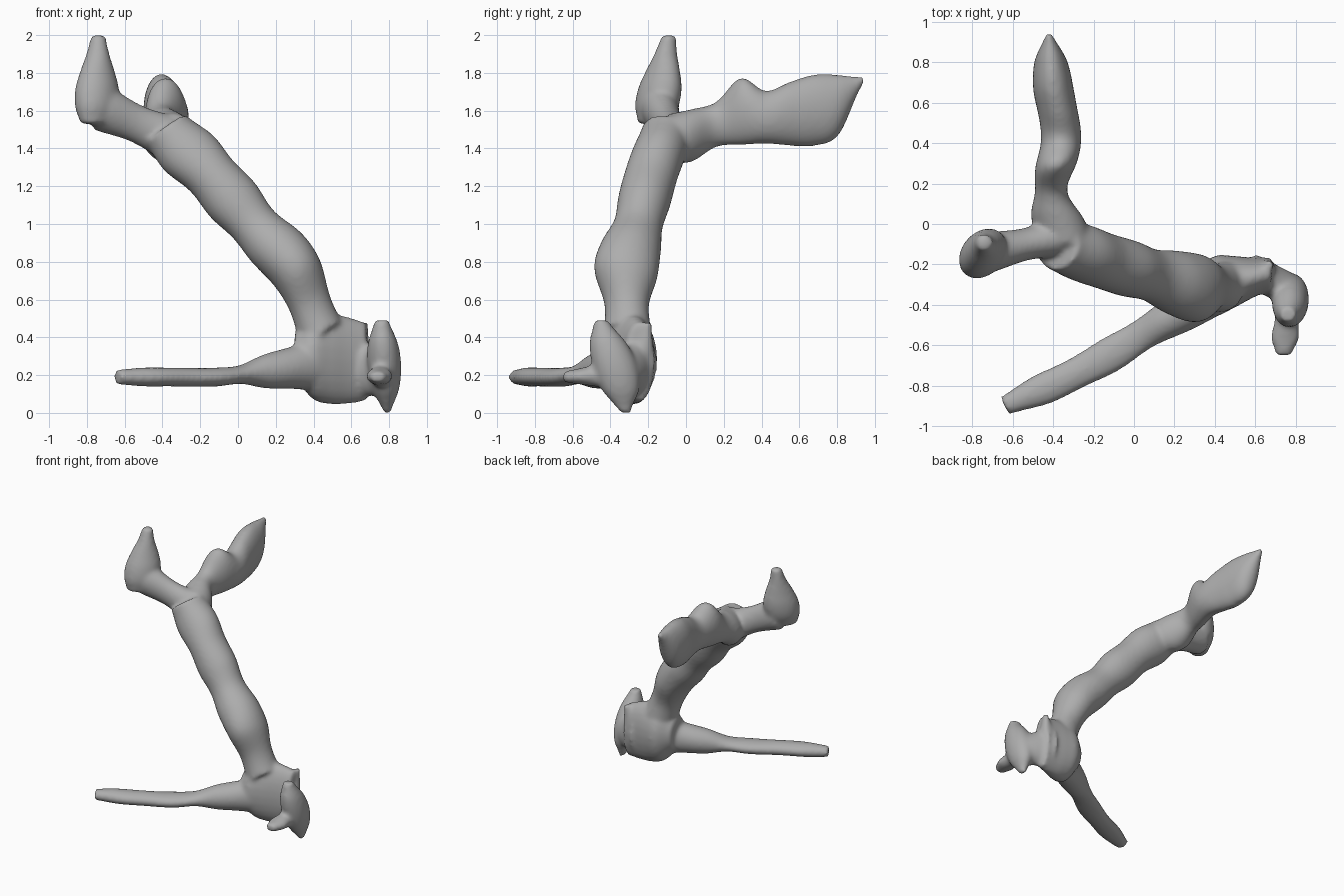
import bpy, bmesh, math
from mathutils import Vector

cube = bpy.data.objects.get("Cube")
if cube:
    bpy.data.objects.remove(cube, do_unlink=True)

SIDES, RINGS = 24, 48
X, Y, Z = Vector((1, 0, 0)), Vector((0, 1, 0)), Vector((0, 0, 1))
bm = bmesh.new()


def profile(values, t):
    """Smooth curve through evenly spaced values, read at t from zero to one."""
    last = len(values) - 1
    if last == 0:
        return values[0]
    i = min(int(t * last), last - 1)
    f = t * last - i
    before, a = values[max(i - 1, 0)], values[i]
    b, after = values[i + 1], values[min(i + 2, last)]
    slope_a, slope_b = (b - before) / 2, (after - a) / 2
    ease = f * f * (3 - 2 * f)
    return a + (b - a) * ease + slope_a * f * (1 - f) ** 2 - slope_b * f * f * (1 - f)


def limb(start, end, up, side, depth, axis=None, lift=(0,), sway=(0,)):
    """Loft ellipses from start to end; lift and sway bend the centre line."""
    start, end = Vector(start), Vector(end)
    axis = axis or (end - start).normalized()
    v = (up - axis * up.dot(axis)).normalized()
    u = axis.cross(v)
    rings = []
    for k in range(RINGS + 1):
        t = k / RINGS
        centre = start.lerp(end, t) + v * profile(lift, t) + u * profile(sway, t)
        across = u * profile(side, t)
        along = v * profile(depth, t)
        angles = [math.tau * j / SIDES for j in range(SIDES)]
        rings.append([bm.verts.new(centre + across * math.cos(a) + along * math.sin(a))
                      for a in angles])
    for lower, upper in zip(rings, rings[1:]):
        for j in range(SIDES):
            bm.faces.new((lower[j - 1], lower[j], upper[j], upper[j - 1]))
    bm.faces.new(reversed(rings[0]))
    bm.faces.new(rings[-1])


# Leaning trunk, from the top fork down to the base
limb(start=(-.38, -.1, 1.5), end=(.45, -.3, .4), up=X,
     side=(.13, .14, .14, .14, .13, .16, .17, .12, .13),
     depth=(.13, .16, .14, .15, .13, .15, .14, .12, .13),
     lift=(0, .04, .06, .09, 0), sway=(0, .04, .06, .08, .01))

# Slab-like base
limb(start=(.3, -.33, .3), end=(.68, -.245, .27), up=Z, axis=X,
     side=(.1, .15, .13, .1, .08), depth=(.12, .22, .24, .23, .21))

# Long low limb
limb(start=(.4, -.35, .19), end=(-.64, -.9, .19), up=Z,
     side=(.1, .1, .08, .09, .08, .08, .05),
     depth=(.13, .11, .09, .05, .05, .05, .05, .05, .04),
     lift=(.06, .03, 0, 0, 0), sway=(0, 0, -.02, -.02, 0))

# Upper limb pointing back, with a slanted end
limb(start=(-.34, -.1, 1.45), end=(-.42, .94, 1.76), up=Z, axis=Y,
     side=(.13, .13, .08, .1, .1, .1, .1, .08, .02),
     depth=(.13, .14, .12, .18, .14, .17, .19, .16, .02),
     lift=(0, -.02, 0, .03, -.04, -.06, -.08, -.09, 0),
     sway=(0, -.05, .02, 0, 0))

# Upper side arm
limb(start=(-.35, -.06, 1.45), end=(-.72, -.14, 1.61), up=Y,
     side=(.12, .1, .12), depth=(.1, .08, .1))

# Upright pointed head on the side arm
limb(start=(-.75, -.17, 1.53), end=(-.74, -.09, 2), up=X + Y, axis=Z,
     side=(.07, .1, .1, .08, .06, .04), depth=(.1, .13, .13, .1, .06, .04))

# Link from base to foot, and the knob on the corner of the base
limb(start=(.6, -.24, .26), end=(.78, -.33, .2), up=Z, axis=X,
     side=(.09,), depth=(.16, .12))
limb(start=(.64, -.23, .3), end=(.67, -.2, .48), up=X, axis=Z,
     side=(.06, .02), depth=(.06, .02))

# Upright blade foot and the flat toe in front of it
limb(start=(.79, -.32, 0), end=(.76, -.45, .49), up=Y, axis=Z,
     side=(.02, .07, .09, .08, .04), depth=(.03, .1, .12, .1, .04),
     lift=(0, .01, 0))
limb(start=(.76, -.4, .2), end=(.74, -.65, .19), up=Z, axis=Y,
     side=(.06, .06, .07, .04), depth=(.07, .05, .03))

# One body object holding all the limbs
bmesh.ops.recalc_face_normals(bm, faces=bm.faces)
mesh = bpy.data.meshes.new("branching_body")
bm.to_mesh(mesh)
bm.free()
body = bpy.data.objects.new("branching_body", mesh)
bpy.context.collection.objects.link(body)

# Fuse the limbs into one skin and soften the joints
fuse = body.modifiers.new("fuse", "REMESH")
fuse.mode = "VOXEL"
fuse.voxel_size = .014
fuse.use_smooth_shade = True
soften = body.modifiers.new("soften", "SMOOTH")
soften.iterations = 10

# Plain grey
grey = bpy.data.materials.new("plain_grey")
grey.use_nodes = True
colour = (.42, .42, .42, 1)
grey.diffuse_color = colour
grey.node_tree.nodes["Principled BSDF"].inputs["Base Color"].default_value = colour
mesh.materials.append(grey)
